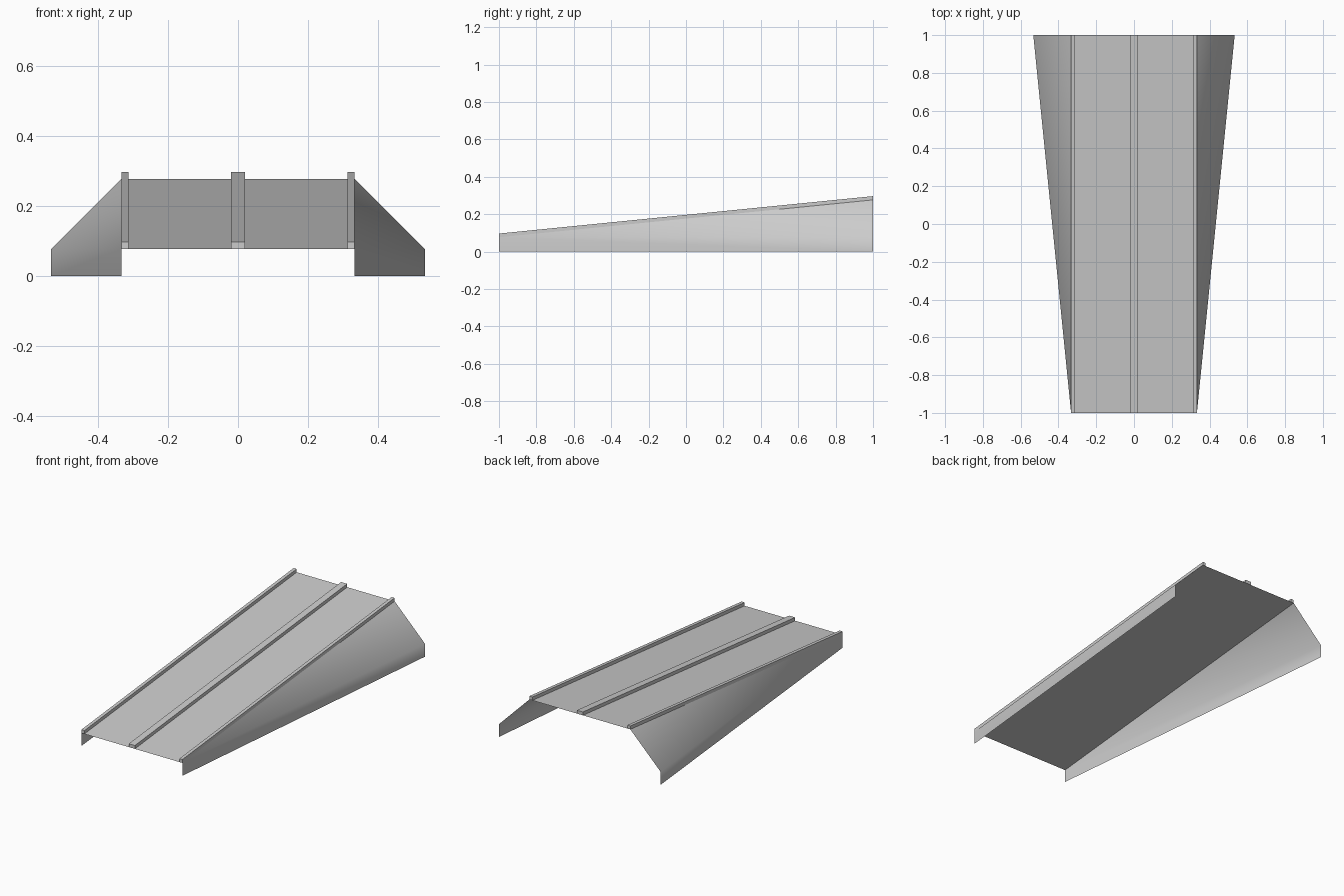
import bpy, bmesh

if "Cube" in bpy.data.objects:
    bpy.data.objects.remove(bpy.data.objects["Cube"])

HALF_W = 0.333           # half width of the deck
FLARE = 0.2              # outward spread of the skirts at the high end
LOW, RISE = 0.077, 0.2   # deck height at the low end, and climb over the length
RAIL_H, RAIL_W = 0.02, 0.02


def make_object(name, points, faces, smooth=False):
    bm = bmesh.new()
    verts = [bm.verts.new(p) for p in points]
    for f in faces:
        bm.faces.new([verts[i] for i in f]).smooth = smooth
    mesh = bpy.data.meshes.new(name)
    bm.to_mesh(mesh)
    bm.free()
    obj = bpy.data.objects.new(name, mesh)
    bpy.context.collection.objects.link(obj)
    return obj


def mirror_x(obj):
    obj.modifiers.new("mirror", 'MIRROR').use_mirror_merge = False


def rail(name, x0, x1):
    # sloped bar sitting on the deck, open underneath where it meets the deck
    pts = [(x, y, LOW + RISE * (y + 1) / 2 + h)
           for y in (-1, 1) for x, h in ((x0, 0), (x1, 0), (x1, RAIL_H), (x0, RAIL_H))]
    faces = [(0, 1, 2, 3), (5, 4, 7, 6), (3, 2, 6, 7), (1, 5, 6, 2), (4, 0, 3, 7)]
    return make_object(name, pts, faces)


# Sloping deck
make_object("ramp_deck",
            [(-HALF_W, -1, LOW), (HALF_W, -1, LOW),
             (HALF_W, 1, LOW + RISE), (-HALF_W, 1, LOW + RISE)],
            [(0, 1, 2, 3)])

# Rails along the middle and both edges
rail("centre_rail", -RAIL_W, RAIL_W)
mirror_x(rail("edge_rails", HALF_W - RAIL_W, HALF_W))

# Flared side skirts: slanted upper triangle over an upright strip
skirt = make_object("side_skirts",
                    [(HALF_W, -1, LOW), (HALF_W, 1, LOW + RISE),
                     (HALF_W + FLARE, 1, LOW), (HALF_W + FLARE, 1, 0),
                     (HALF_W, -1, 0)],
                    [(0, 2, 1), (0, 4, 3, 2)], smooth=True)
mirror_x(skirt)
